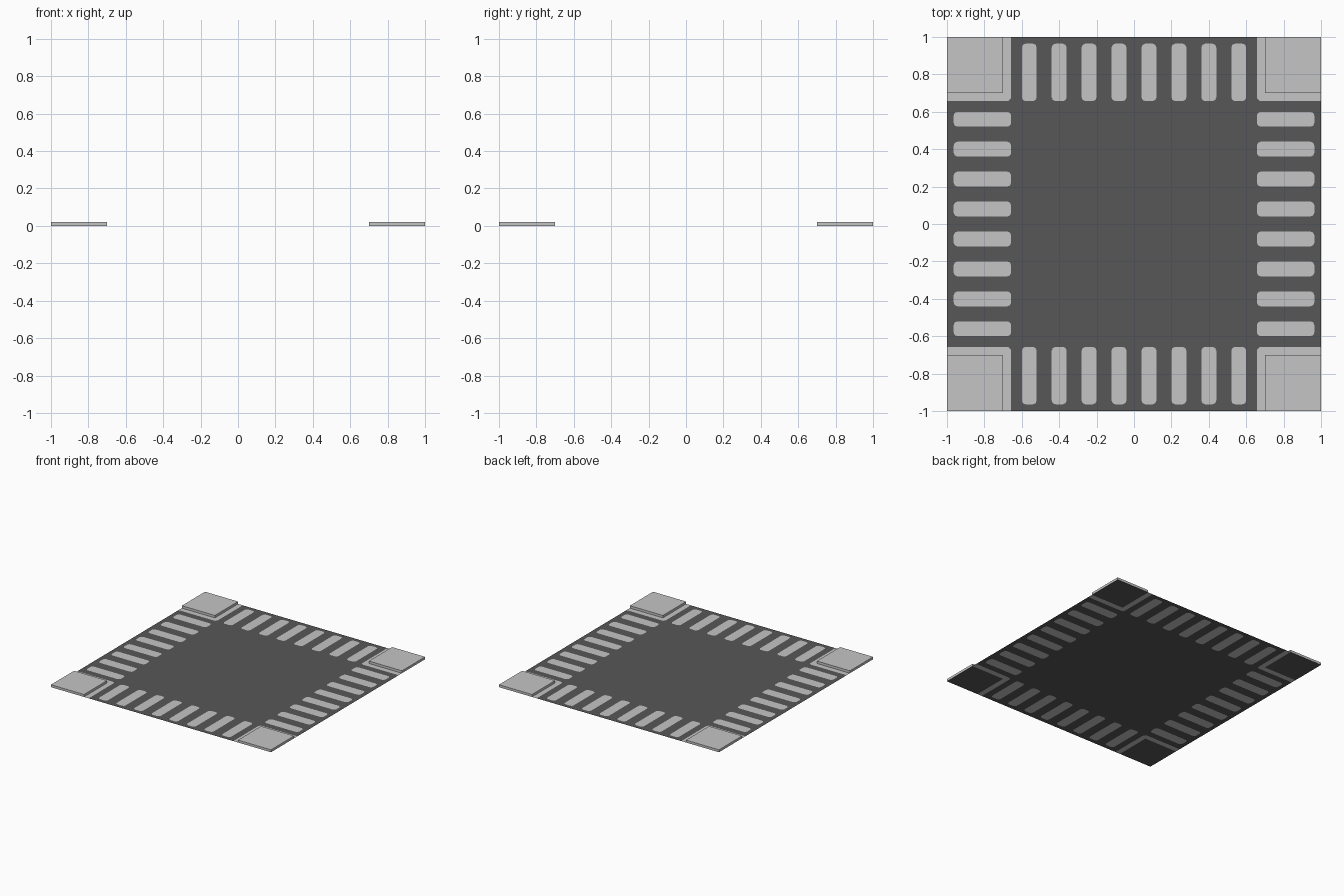
import bpy
import bmesh
from mathutils import Vector
from mathutils.geometry import delaunay_2d_cdt

if "Cube" in bpy.data.objects:
    bpy.data.objects.remove(bpy.data.objects["Cube"])


def material(name, value):
    m = bpy.data.materials.new(name)
    m.diffuse_color = (value, value, value, 1)
    m.use_nodes = True
    m.node_tree.nodes["Principled BSDF"].inputs["Base Color"].default_value = m.diffuse_color
    return m


DARK = material("dark grey", 0.095)
LIGHT = material("light grey", 0.56)


def new_object(name, bm):
    mesh = bpy.data.meshes.new(name)
    bm.to_mesh(mesh)
    bm.free()
    mesh.materials.append(DARK)
    mesh.materials.append(LIGHT)
    obj = bpy.data.objects.new(name, mesh)
    bpy.context.collection.objects.link(obj)
    return obj


def rect(x0, x1, y0, y1, r=0.0):
    """Counter-clockwise rectangle, with softened corners when r > 0."""
    if r == 0:
        return [(x0, y0), (x1, y0), (x1, y1), (x0, y1)]
    k = 0.3 * r
    pts = []
    for cx, cy, sx, sy in ((x0, y0, 1, 1), (x1, y0, -1, 1), (x1, y1, -1, -1), (x0, y1, 1, -1)):
        c = [(cx, cy + sy * r), (cx + sx * k, cy + sy * k), (cx + sx * r, cy)]
        pts += c if sx * sy > 0 else c[::-1]
    return pts


# Board layout: outlines of the board, pads and corner patches
IN, OUT, FOOT = 0.657, 0.964, 0.70
outlines = [(rect(-1, 1, -1, 1), "board")]
for i in range(8):
    a = -0.60 + 0.16 * i
    b = a + 0.08
    for lo, hi in ((IN, OUT), (-OUT, -IN)):
        outlines.append((rect(a, b, lo, hi, 0.02), "pad"))
        outlines.append((rect(lo, hi, a, b, 0.02), "pad"))
for sx in (-1, 1):
    for sy in (-1, 1):
        patch = [(1, IN), (1, 1), (IN, 1), (IN, IN + 0.015), (IN + 0.015, IN)]
        patch = [(x * sx, y * sy) for x, y in patch]
        outlines.append((patch if sx * sy > 0 else patch[::-1], "pad"))
        xs, ys = sorted((FOOT * sx, sx)), sorted((FOOT * sy, sy))
        outlines.append((rect(*xs, *ys), "under"))

# Flat board with the pads cut in as faces
points, loops = [], []
for pts, _ in outlines:
    loops.append(list(range(len(points), len(points) + len(pts))))
    points += [Vector(p) for p in pts]
verts, _, faces, _, _, origin = delaunay_2d_cdt(points, [], loops, 0, 1e-5)
bm = bmesh.new()
bv = [bm.verts.new((v.x, v.y, 0)) for v in verts]
for f, src in zip(faces, origin):
    kinds = {outlines[i][1] for i in src}
    face = bm.faces.new([bv[i] for i in f])
    face.material_index = 1 if "pad" in kinds and "under" not in kinds else 0
new_object("board", bm)

# Raised corner plates, dark underneath
for sx, side in ((-1, "left"), (1, "right")):
    for sy, end in ((-1, "front"), (1, "back")):
        bm = bmesh.new()
        bmesh.ops.create_cube(bm, size=1)
        for v in bm.verts:
            v.co = Vector((v.co.x * 0.3 + 0.85 * sx, v.co.y * 0.3 + 0.85 * sy, (v.co.z + 0.5) * 0.02))
        bm.normal_update()
        for f in bm.faces:
            f.material_index = 0 if f.normal.z < -0.5 else 1
        new_object(f"corner_plate_{end}_{side}", bm)
